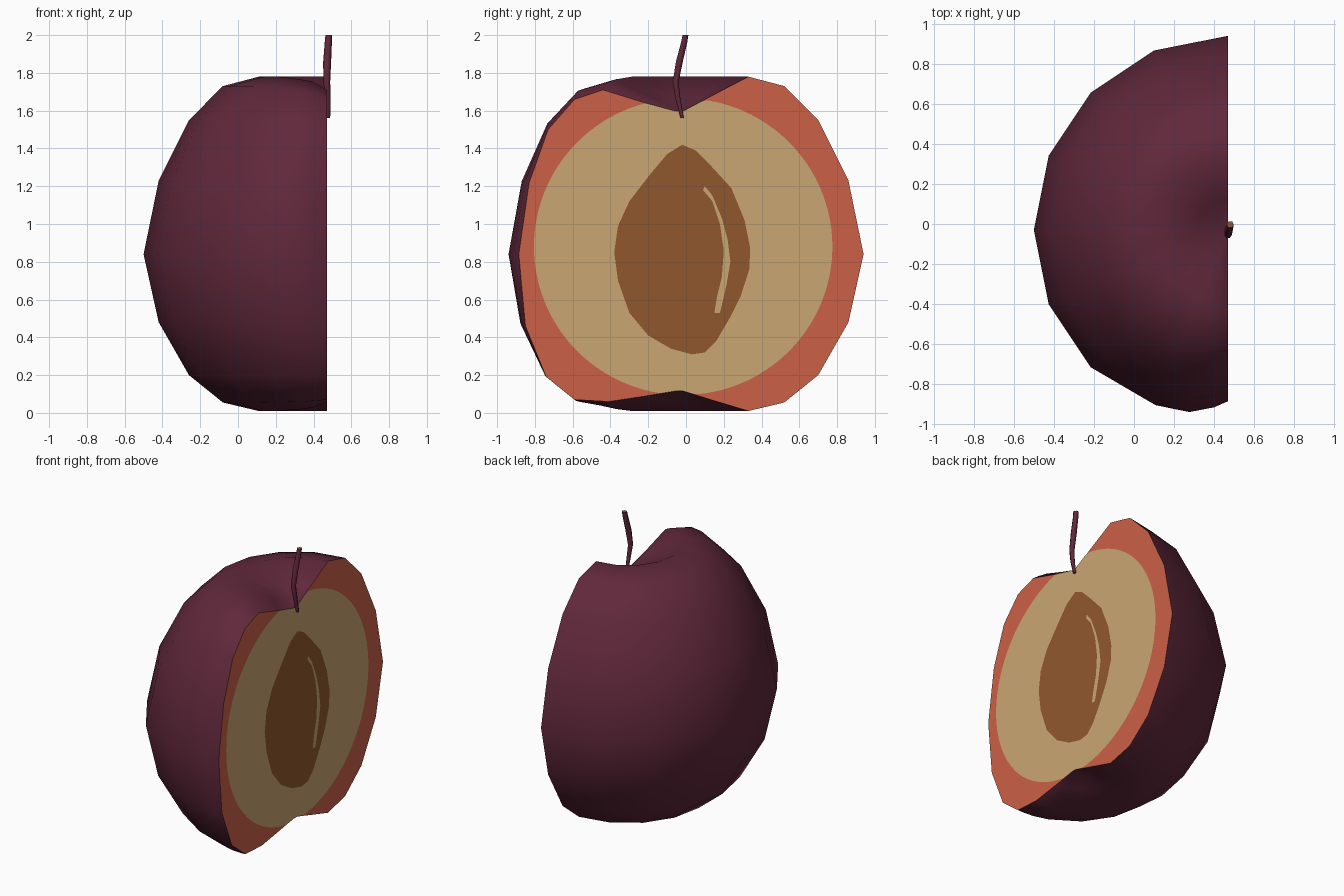
import bpy, bmesh, math
from mathutils import Vector

if "Cube" in bpy.data.objects:
    bpy.data.objects.remove(bpy.data.objects["Cube"])

CX, CY = 0.47, -0.03          # core axis; the cut plane is x = CX


def material(name, rgb):
    m = bpy.data.materials.new(name)
    m.diffuse_color = (*rgb, 1)
    m.use_nodes = True
    m.node_tree.nodes["Principled BSDF"].inputs["Base Color"].default_value = m.diffuse_color
    return m


SKIN = material("plum skin", (0.118, 0.021, 0.043))
RED = material("red flesh", (0.60, 0.120, 0.064))
PALE = material("pale flesh", (0.60, 0.38, 0.17))
PIT = material("pit brown", (0.285, 0.097, 0.026))


def make_object(name, bm, mats, smooth=None):
    mesh = bpy.data.meshes.new(name)
    bm.to_mesh(mesh)
    bm.free()
    ob = bpy.data.objects.new(name, mesh)
    bpy.context.collection.objects.link(ob)
    for m in mats:
        mesh.materials.append(m)
    if smooth:
        bpy.context.view_layer.objects.active = ob
        ob.select_set(True)
        bpy.ops.object.shade_smooth_by_angle(angle=math.radians(smooth))
        ob.select_set(False)
    return ob


def plate(name, outline, x, mat):
    """Flat shape on the cut, facing +x, from (y, z) points."""
    bm = bmesh.new()
    f = bm.faces.new([bm.verts.new((x, y, z)) for y, z in outline])
    f.normal_update()
    if f.normal.x < 0:
        f.normal_flip()
    bmesh.ops.triangulate(bm, faces=bm.faces[:])
    return make_object(name, bm, [mat])


# Fruit profile: radius, height, and shift (dr, dz) at the bottom of the cleft
PROFILE = [(0.15, 1.67, 0.05, -0.025), (0.36, 1.78, 0.05, -0.07),
           (0.55, 1.73, 0.01, -0.07), (0.73, 1.55, -0.03, -0.05),
           (0.89, 1.23, -0.09, -0.01), (0.97, 0.84, -0.115, 0.0),
           (0.89, 0.48, -0.07, -0.02), (0.73, 0.20, -0.02, -0.01),
           (0.55, 0.055, 0.01, 0.015), (0.36, 0.01, 0.02, 0.05),
           (0.16, 0.07, 0.02, 0.02)]
TOP, BOTTOM = 1.59, 0.12
# Meridians: angle and cleft strength
MERIDIANS = [(90 + 22.5 * i, 0) for i in range(7)] + [
    (247.5, 0.2), (258, 0.35), (265.5, 0.71), (270, 1)]


def meridian(angle, w):
    a = math.radians(angle)
    return [Vector((CX + (r + dr * w) * math.cos(a),
                    CY + (r + dr * w) * math.sin(a), z + dz * w))
            for r, z, dr, dz in PROFILE]


# Skin: half-turn of the profile with a cleft on the front
bm = bmesh.new()
top = bm.verts.new((CX, CY, TOP))
bottom = bm.verts.new((CX, CY, BOTTOM))
cols = [[top] + [bm.verts.new(p) for p in meridian(*m)] + [bottom] for m in MERIDIANS]
for a, b in zip(cols, cols[1:]):
    for i in range(len(a) - 1):
        ring = [a[i], a[i + 1], b[i + 1], b[i]]
        bm.faces.new(list(dict.fromkeys(ring)))
bm.normal_update()
if sum(f.normal.x * f.calc_area() for f in bm.faces) > 0:
    bmesh.ops.reverse_faces(bm, faces=bm.faces[:])
make_object("skin", bm, [SKIN], 80)

# Cut face: red flesh out to the skin
back = [(p.y, p.z) for p in meridian(90, 0)]
front = [(p.y, p.z) for p in meridian(270, 1)]
plate("cut_face", [(CY, TOP)] + back + [(CY, BOTTOM)] + front[::-1], CX, RED)


# Pale flesh: a disc trimmed by the hollows at stem and base
def height_on(line, y):
    for (y0, z0), (y1, z1) in zip(line, line[1:]):
        if y0 <= y <= y1:
            return z0 + (z1 - z0) * (y - y0) / (y1 - y0)


upper = front[1::-1] + [(CY, TOP)] + back[:2]
lower = front[-2:] + [(CY, BOTTOM)] + back[:-3:-1]
disc = []
for i in range(120):
    t = math.tau * i / 120
    y, z = -0.015 + 0.79 * math.cos(t), 0.88 + 0.785 * math.sin(t)
    limit = height_on(upper if z > 0.88 else lower, y)
    if limit is not None:
        z = min(z, limit) if z > 0.88 else max(z, limit)
    disc.append((y, z))
plate("pale_flesh", disc, CX + 0.002, PALE)

# Pit and its light crescent
plate("pit", [(-.02, 1.42), (.05, 1.39), (.13, 1.31), (.24, 1.19), (.31, 1.02),
              (.34, .87), (.335, .76), (.29, .62), (.23, .5), (.16, .38),
              (.10, .32), (.03, .31), (-.08, .34), (-.2, .41), (-.3, .53),
              (-.36, .7), (-.38, .85), (-.36, .99), (-.3, 1.12), (-.2, 1.25),
              (-.1, 1.37)], CX + 0.004, PIT)
plate("pit_crescent", [(.10, 1.20), (.14, 1.15), (.19, 1.03), (.22, .92),
                       (.235, .8), (.215, .68), (.18, .53), (.15, .53),
                       (.165, .62), (.19, .72), (.20, .86), (.18, 1.0),
                       (.14, 1.12), (.09, 1.18)], CX + 0.006, PALE)

# Stem: bent six-sided tube with a brown broken tip
PATH = [(.478, -.02, 1.56, .010), (.476, -.042, 1.66, .015), (.470, -.055, 1.75, .018),
        (.472, -.035, 1.86, .021), (.478, -.010, 1.96, .019), (.481, -.003, 2.0, .018)]
bm = bmesh.new()
rings = []
for x, y, z, r in PATH:
    rings.append([bm.verts.new((x + r * math.cos(k * math.pi / 3),
                                y + r * math.sin(k * math.pi / 3), z)) for k in range(6)])
for a, b in zip(rings, rings[1:]):
    for k in range(6):
        bm.faces.new((a[k], a[(k + 1) % 6], b[(k + 1) % 6], b[k]))
bm.faces.new(rings[0][::-1])
tip = bm.faces.new(rings[-1])
tip.material_index = 1
make_object("stem", bm, [SKIN, PIT], 65)
